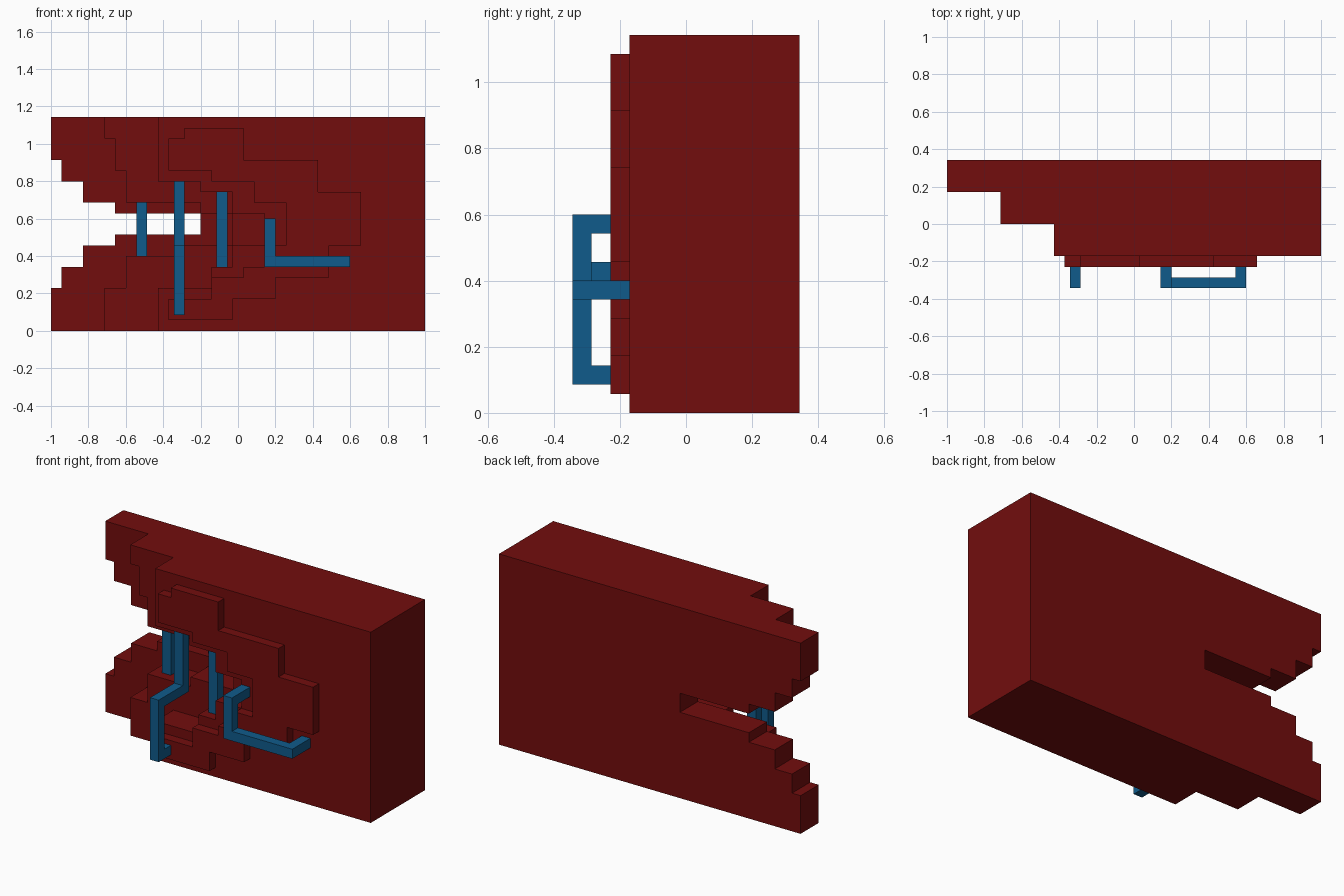
import bpy, bmesh
from mathutils import Vector

if "Cube" in bpy.data.objects:
    bpy.data.objects.remove(bpy.data.objects["Cube"])

U = 2 / 35            # everything sits on a 35 x 12 x 20 unit grid


def material(name, rgb):
    m = bpy.data.materials.new(name)
    m.diffuse_color = (*rgb, 1)
    m.use_nodes = True
    m.node_tree.nodes["Principled BSDF"].inputs["Base Color"].default_value = m.diffuse_color
    return m


RED = material("dark red", (0.17, 0.004, 0.004))
BLUE = material("steel blue", (0.005, 0.105, 0.26))


def grid(i, j, k):
    return Vector((i - 17.5, j - 6, k)) * U


def prism(name, outline, axis, start, end, mat):
    """Extrude a 2D grid outline along one axis (0 = x, 1 = y, 2 = z)."""
    bm = bmesh.new()

    def place(p):
        c = list(p)
        c.insert(axis, start)
        return grid(*c)

    face = bm.faces.new([bm.verts.new(place(p)) for p in outline])
    out = bmesh.ops.extrude_face_region(bm, geom=[face])
    verts = [g for g in out["geom"] if isinstance(g, bmesh.types.BMVert)]
    step = Vector((0, 0, 0))
    step[axis] = (end - start) * U
    bmesh.ops.translate(bm, verts=verts, vec=step)
    bmesh.ops.recalc_face_normals(bm, faces=bm.faces)
    me = bpy.data.meshes.new(name)
    bm.to_mesh(me)
    bm.free()
    me.materials.append(mat)
    ob = bpy.data.objects.new(name, me)
    bpy.context.collection.objects.link(ob)
    return ob


def slab(name, bottom, rows, front, back):
    """Stepped slab; each row is (top, left, right)."""
    left, right, k = [], [], bottom
    for top, l, r in rows:
        left += [(l, k), (l, top)]
        right += [(r, k), (r, top)]
        k = top
    pts = []
    for p in right + left[::-1]:
        if not pts or pts[-1] != p:
            pts.append(p)
    prism(name, pts, 1, front, back, RED)


# Stepped body: three layers, each with a notch open to the left
R = 35
slab("back_layer", 0, [(4, 0, R), (6, 1, R), (8, 3, R), (9, 6, R), (11, 14, R),
                       (12, 6, R), (14, 3, R), (16, 1, R), (20, 0, R)], 9, 12)
slab("middle_layer", 0, [(4, 5, R), (7, 7, R), (8, 12, R), (11, 17, R),
                         (12, 14, R), (15, 7, R), (18, 6, R), (20, 5, R)], 6, 9)
slab("front_layer", 0, [(4, 10, R), (6, 15, R), (8, 17, R), (11, 20, R),
                        (13, 17, R), (14, 14, R), (20, 10, R)], 3, 6)

# Thin curved-arrow plate on the front
slab("front_plate", 1, [(3, 11, 17), (5, 15, 21), (6, 18, 26), (8, 20, 26),
                        (12, 22, 29), (13, 19, 29), (14, 19, 25), (15, 15, 25),
                        (16, 11, 25), (18, 11, 18), (19, 12.5, 18)], 2, 3)


# Upright staple handles standing two units off their layer
def staple(name, left, low, high, wall):
    f = wall - 2
    prism(name, [(f, low), (wall, low), (wall, low + 1), (f + 1, low + 1),
                 (f + 1, high - 1), (wall, high - 1), (wall, high), (f, high)],
          0, left, left + 1, BLUE)


staple("back_handle", 8, 7, 12, 9)
staple("middle_handle", 15.5, 6, 13, 6)

# Long handle that bends from the plate back to the middle layer
prism("bent_handle", [(0, 1.5), (2, 1.5), (2, 2.5), (1, 2.5), (1, 7), (5, 7),
                      (5, 13), (6, 13), (6, 14), (4, 14), (4, 8), (0, 8)],
      0, 11.5, 12.5, BLUE)

# L-shaped handle: upright with top stub, then a horizontal arm with end stub
prism("corner_handle_upright", [(0, 6), (1, 6), (1, 9.5), (3, 9.5), (3, 10.5),
                                (0, 10.5)], 0, 20, 21, BLUE)
prism("corner_handle_arm", [(21, 0), (28, 0), (28, 3), (27, 3), (27, 1), (21, 1)],
      2, 6, 7, BLUE)
